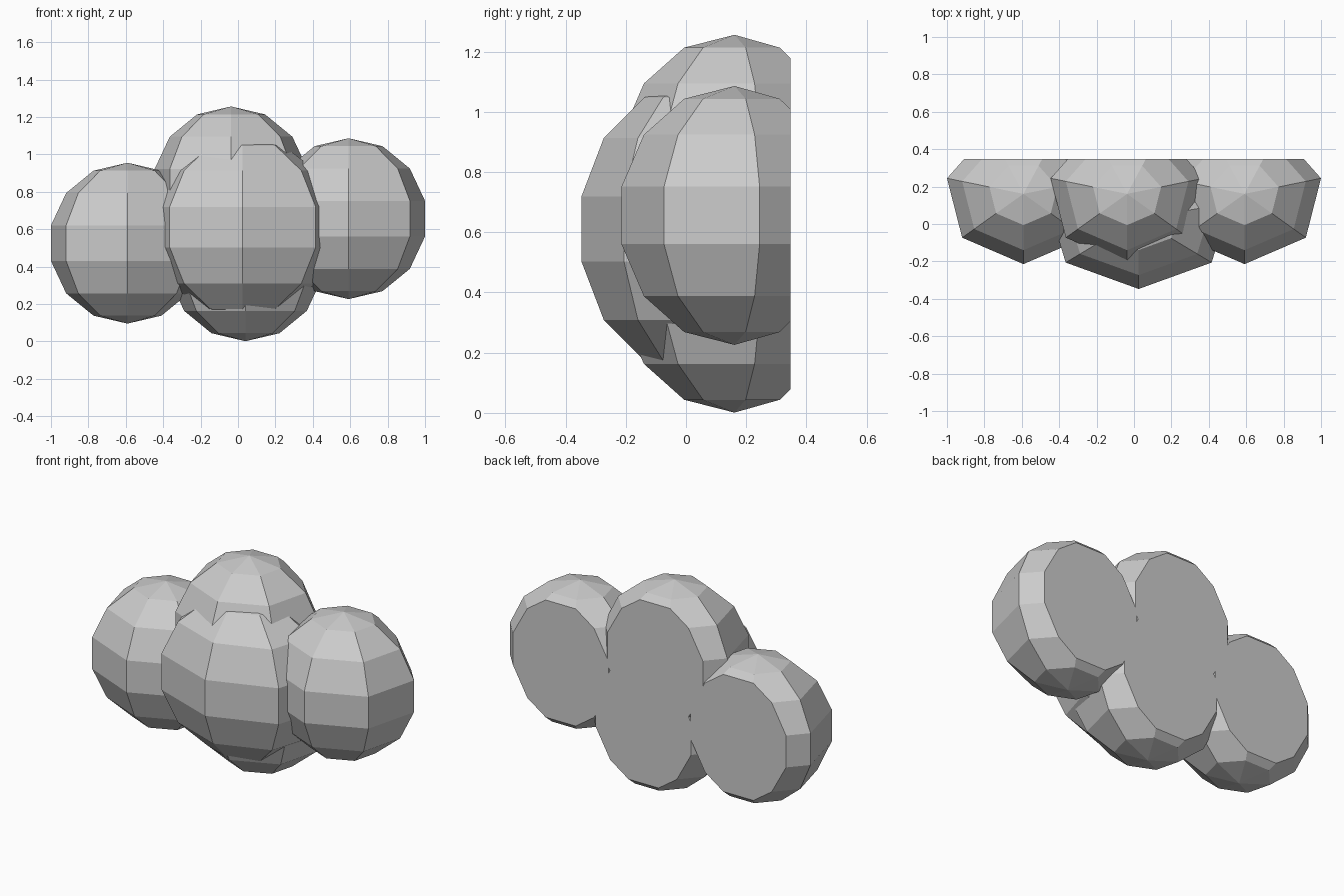
import bpy, bmesh, math
from mathutils import Matrix, Vector

if "Cube" in bpy.data.objects:
    bpy.data.objects.remove(bpy.data.objects["Cube"], do_unlink=True)

grey = bpy.data.materials.new("cloud_grey")
grey.use_nodes = True
colour = (0.6, 0.6, 0.6, 1)
grey.diffuse_color = colour
grey.node_tree.nodes["Principled BSDF"].inputs["Base Color"].default_value = colour

BACK = 0.347  # plane of the flat back


def add_object(name, bm):
    mesh = bpy.data.meshes.new(name)
    bm.to_mesh(mesh)
    bm.free()
    mesh.materials.append(grey)
    obj = bpy.data.objects.new(name, mesh)
    bpy.context.collection.objects.link(obj)
    return obj


def puff(name, centre, radii):
    """Seven-sided ellipsoid with one ridge facing the front."""
    bm = bmesh.new()
    bmesh.ops.create_uvsphere(bm, u_segments=7, v_segments=7, radius=1)
    rim = next(v.co for v in bm.verts if math.hypot(v.co.x, v.co.y) > 0.1)
    turn = -math.pi / 2 - math.atan2(rim.y, rim.x)
    bm.transform(Matrix.LocRotScale(Vector(centre), None, Vector(radii))
                 @ Matrix.Rotation(turn, 4, "Z"))
    return add_object(name, bm)


def apply_boolean(target, tool, operation):
    mod = target.modifiers.new(operation, "BOOLEAN")
    mod.operation = operation
    mod.solver = "EXACT"
    mod.object = tool
    with bpy.context.temp_override(object=target, active_object=target,
                                   selected_objects=[target]):
        bpy.ops.object.modifier_apply(modifier=mod.name)
    bpy.data.objects.remove(tool, do_unlink=True)


# Overlapping puffs of the cloud, merged into one skin
side = (0.43, 0.385, 0.43)
cloud = puff("cloud", (-0.037, 0.161, 0.826), side)
others = [
    puff("bottom_puff", (0.04, 0.161, 0.431), side),
    puff("right_puff", (-0.591, 0.161, 0.525), side),
    puff("left_puff", (0.591, 0.161, 0.656), side),
    puff("front_puff", (0.025, 0.028, 0.611), (0.512, 0.385, 0.485)),
]
for other in others:
    apply_boolean(cloud, other, "UNION")

# Flat back
bm = bmesh.new()
bmesh.ops.create_cube(bm, size=4)
bm.transform(Matrix.Translation((0, BACK + 2, 0.6)))
cutter = add_object("back_cutter", bm)
cutter.hide_render = True
apply_boolean(cloud, cutter, "DIFFERENCE")

for poly in cloud.data.polygons:
    poly.use_smooth = False
    poly.material_index = 0
